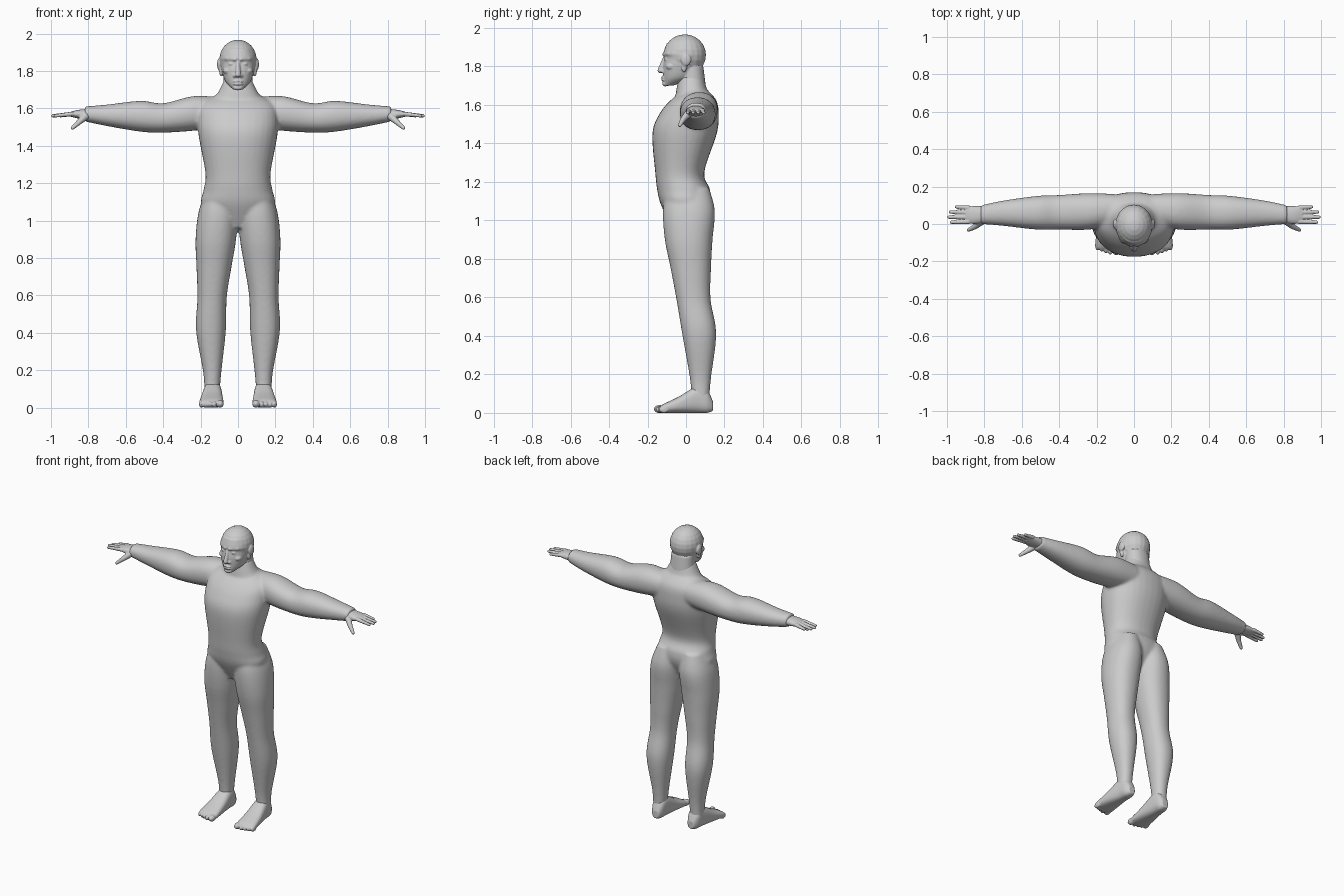
import bpy, bmesh, math
from mathutils import Vector, Matrix

cube = bpy.data.objects.get("Cube")
if cube:
    bpy.data.objects.remove(cube, do_unlink=True)

grey = bpy.data.materials.new("plain grey")
grey.use_nodes = True
tone = (.6, .6, .6, 1)
grey.diffuse_color = tone
grey.node_tree.nodes["Principled BSDF"].inputs["Base Color"].default_value = tone

SIDES = (("left", 1), ("right", -1))
AXES = {"x": (1, 2, 0), "y": (0, 2, 1), "z": (0, 1, 2)}


def blend_sections(before, start, end, after, t):
    """Smooth interpolation from one section to the next."""
    blended = []
    for a, b, c, d in zip(before, start, end, after):
        leave, arrive = (c - a) / 2, (d - b) / 2
        bend = 3 * (c - b) - 2 * leave - arrive
        twist = leave + arrive - 2 * (c - b)
        blended.append(b + t * (leave + t * (bend + t * twist)))
    return blended


def round_outline(low, high, wave, power):
    """Coordinate on a rounded outline between two limits."""
    return (low + high) / 2 + (high - low) / 2 * math.copysign(abs(wave) ** (2 / power), wave)


def loft(bm, axis, sections, side=1, power=2.2, count=32, steps=6):
    """Skin rounded sections given as (position, low, high, low, high)."""
    across, along, lengthwise = AXES[axis]
    last = len(sections) - 1
    dense = []
    for i in range(last):
        near = [sections[max(0, min(last, i + k))] for k in (-1, 0, 1, 2)]
        dense += [blend_sections(*near, j / steps) for j in range(steps)]
    dense.append(sections[-1])
    rings = []
    for position, left, right, low, high in dense:
        ring = []
        for k in range(count):
            angle = math.tau * k / count
            point = Vector()
            point[across] = round_outline(left, right, math.cos(angle), power)
            point[along] = round_outline(low, high, math.sin(angle), power)
            point[lengthwise] = position
            point.x *= side
            ring.append(bm.verts.new(point))
        rings.append(ring)
    for lower, upper in zip(rings, rings[1:]):
        for k in range(count):
            bm.faces.new((lower[k - 1], lower[k], upper[k], upper[k - 1]))
    bm.faces.new(rings[0])
    bm.faces.new(rings[-1])


def upright(bm, rows):
    """Loft symmetric sections given as (height, half width, front, back)."""
    loft(bm, "z", [(z, -w, w, front, back) for z, w, front, back in rows])


def ball(bm, center, radii, side=1):
    x, y, z = center
    place = Matrix.Translation((x * side, y, z)) @ Matrix.Diagonal((*radii, 1))
    bmesh.ops.create_uvsphere(bm, u_segments=20, v_segments=12, radius=1, matrix=place)


def rod(bm, start, end, thick, thin, side=1):
    """Tapered rod with round ends."""
    a, b = [Vector((x * side, y, z)) for x, y, z in (start, end)]
    turn = (b - a).to_track_quat("Z", "Y").to_matrix().to_4x4()
    place = Matrix.Translation((a + b) / 2) @ turn
    bmesh.ops.create_cone(bm, cap_ends=True, segments=16, radius1=thick, radius2=thin,
                          depth=(b - a).length, matrix=place)
    ball(bm, a, [thick] * 3)
    ball(bm, b, [thin] * 3)


def finish(name, bm, voxel, smoothing):
    """Fuse the pieces into one smooth skin."""
    bmesh.ops.recalc_face_normals(bm, faces=bm.faces)
    mesh = bpy.data.meshes.new(name)
    bm.to_mesh(mesh)
    bm.free()
    obj = bpy.data.objects.new(name, mesh)
    bpy.context.collection.objects.link(obj)
    remesh = obj.modifiers.new("fuse", "REMESH")
    remesh.mode = "VOXEL"
    remesh.voxel_size = voxel
    remesh.use_smooth_shade = True
    soften = obj.modifiers.new("soften", "SMOOTH")
    soften.factor = .5
    soften.iterations = smoothing
    bpy.ops.object.select_all(action="DESELECT")
    obj.select_set(True)
    bpy.context.view_layer.objects.active = obj
    bpy.ops.object.convert(target="MESH")
    obj.data.materials.clear()
    obj.data.materials.append(grey)
    bpy.ops.object.shade_smooth()


# Torso and neck base
body = bmesh.new()
upright(body, [
    (.96, .05, -.07, .06), (1.08, .19, -.13, .12), (1.16, .185, -.15, .125),
    (1.25, .174, -.16, .095), (1.45, .21, -.175, .16), (1.55, .215, -.14, .17),
    (1.62, .2, -.085, .16), (1.67, .12, -.02, .12)])
upright(body, [(1.6, .17, -.06, .14), (1.68, .11, -.05, .11), (1.75, .075, -.035, .09)])

# Arms and legs
for _, side in SIDES:
    loft(body, "x", [
        (.1, 0, .16, 1.5, 1.66), (.24, -.03, .165, 1.48, 1.665), (.4, -.03, .155, 1.47, 1.627),
        (.52, -.03, .15, 1.475, 1.64), (.7, -.01, .125, 1.505, 1.62), (.82, 0, .1, 1.53, 1.61)], side)
    loft(body, "z", [
        (.05, .1, .18, .03, .12), (.18, .09, .185, .02, .13), (.41, .065, .224, -.02, .157),
        (.59, .06, .217, -.05, .128), (.75, .035, .222, -.08, .13), (.9, .01, .227, -.11, .138),
        (1.05, 0, .21, -.12, .15), (1.17, .02, .165, -.1, .12)], side)
finish("body", body, .008, 12)

# Head: skull, face, jaw and neck
head = bmesh.new()
ball(head, (0, -.006, 1.86), (.1, .11, .107))
upright(head, [
    (1.7, .025, -.115, -.07), (1.74, .066, -.118, .03), (1.8, .086, -.119, .07),
    (1.845, .092, -.112, .09), (1.87, .095, -.118, .095), (1.92, .075, -.1, .07)])
upright(head, [(1.66, .09, -.043, .105), (1.72, .08, -.035, .1), (1.8, .075, -.03, .09)])

# Nose, lips and chin
rod(head, (0, -.11, 1.845), (0, -.133, 1.78), .01, .015)
for lip in (1.743, 1.73):
    ball(head, (0, -.117, lip), (.027, .012, .007))
ball(head, (0, -.108, 1.71), (.026, .016, .014))

# Nostrils, eyes, brows, cheeks and ears
for _, side in SIDES:
    ball(head, (.017, -.118, 1.774), (.01, .012, .01), side)
    ball(head, (.036, -.095, 1.836), (.017, .018, .01), side)
    rod(head, (.015, -.113, 1.862), (.06, -.09, 1.866), .01, .01, side)
    ball(head, (.055, -.075, 1.8), (.025, .03, .02), side)
    ball(head, (.1, 0, 1.835), (.012, .027, .033), side)
    ball(head, (.09, -.01, 1.8), (.011, .015, .03), side)
finish("head", head, .004, 4)

for label, side in SIDES:
    # Hand: palm, four fingers and thumb
    hand = bmesh.new()
    loft(hand, "x", [
        (.76, .015, .095, 1.535, 1.6), (.85, 0, .096, 1.545, 1.592), (.9, .01, .093, 1.557, 1.58)], side)
    for i, tip in enumerate((.977, .99, .982, .95)):
        root = .012 + .025 * i
        rod(hand, (.885, root, 1.57), (tip, root * 1.1 - .004, 1.56), .0125, .009, side)
    knuckle = (.85, -.014, 1.526)
    rod(hand, (.815, .015, 1.558), knuckle, .021, .015, side)
    rod(hand, knuckle, (.885, -.032, 1.495), .015, .01, side)
    finish(label + "_hand", hand, .004, 3)

    # Foot: heel, arch, ball and five toes
    foot = bmesh.new()
    loft(foot, "y", [
        (.14, .11, .155, .01, .06), (.11, .094, .174, 0, .12), (.06, .088, .183, 0, .14),
        (-.04, .08, .2, 0, .083), (-.12, .077, .207, 0, .045), (-.137, .09, .195, .006, .03)], side, 2.6)
    ball(foot, (.096, -.138, .02), (.02, .029, .021), side)
    for i in range(4):
        ball(foot, (.127 + .023 * i, -.138 + .008 * i, .017), (.0125, .027, .018), side)
    finish(label + "_foot", foot, .005, 3)
